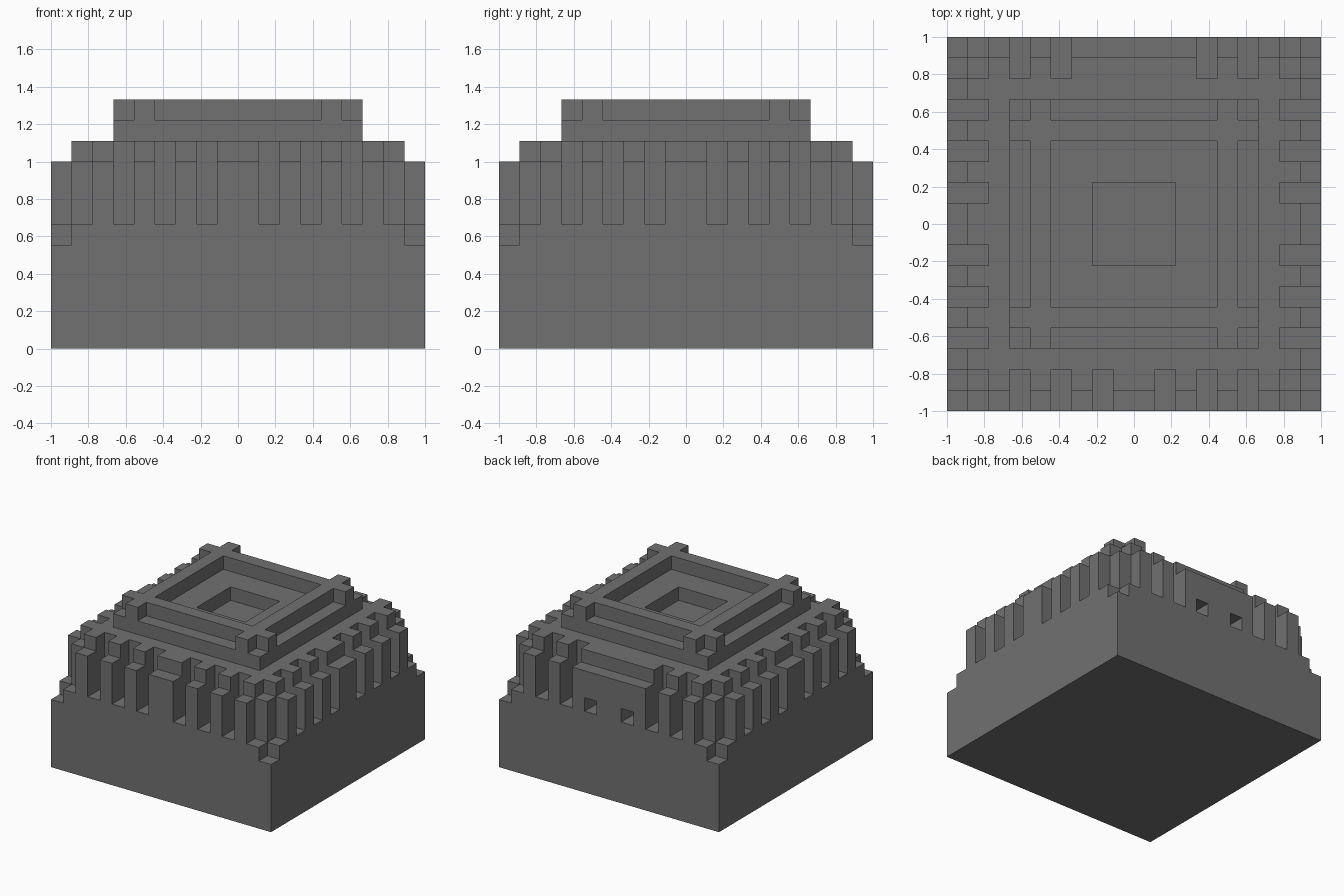
import bpy, bmesh, math
from mathutils import Matrix

cube = bpy.data.objects.get("Cube")
if cube:
    bpy.data.objects.remove(cube, do_unlink=True)

UNIT = 1 / 9  # one block of the modular grid

stone = bpy.data.materials.new("dark grey stone")
stone.use_nodes = True
GREY = (0.165, 0.165, 0.165, 1)
stone.diffuse_color = GREY
stone.node_tree.nodes["Principled BSDF"].inputs["Base Color"].default_value = GREY


def box(name, xs, ys, zs):
    """Box spanning three (low, high) ranges, in grid blocks."""
    bm = bmesh.new()
    bmesh.ops.create_cube(bm, size=1)
    for v in bm.verts:
        v.co = [r[0] if c < 0 else r[1] for c, r in zip(v.co, (xs, ys, zs))]
    mesh = bpy.data.meshes.new(name)
    bm.to_mesh(mesh)
    bm.free()
    mesh.materials.append(stone)
    obj = bpy.data.objects.new(name, mesh)
    bpy.context.collection.objects.link(obj)
    return obj


def combine(obj, xs, ys, zs, operation="DIFFERENCE"):
    """Cut a box from the object, or add one to it."""
    tool = box("cutter", xs, ys, zs)
    tool.hide_render = True
    mod = obj.modifiers.new("cut", "BOOLEAN")
    mod.operation, mod.solver, mod.object = operation, "EXACT", tool
    deps = bpy.context.evaluated_depsgraph_get()
    mesh = bpy.data.meshes.new_from_object(obj.evaluated_get(deps))
    obj.modifiers.clear()
    obj.data = mesh
    bpy.data.objects.remove(tool, do_unlink=True)


def side_cut(obj, side, along, depth, zs):
    """Cut inward from one of the four sides: front, back, left, right."""
    out = (-10, -depth) if side in ("front", "right") else (depth, 10)
    xs, ys = (along, out) if side in ("front", "back") else (out, along)
    combine(obj, xs, ys, zs)


def finish(obj):
    """Merge flat regions and scale the grid to final size."""
    bm = bmesh.new()
    bm.from_mesh(obj.data)
    bmesh.ops.remove_doubles(bm, verts=bm.verts, dist=0.001)
    bmesh.ops.dissolve_limit(bm, angle_limit=math.radians(1),
                             verts=bm.verts, edges=bm.edges)
    bmesh.ops.transform(bm, matrix=Matrix.Scale(UNIT, 4), verts=bm.verts)
    bm.to_mesh(obj.data)
    bm.free()


# Walled base: broad block with a slightly narrower deck on top
base = box("walled_base", (-9, 9), (-9, 9), (0, 9))
combine(base, (-8, 8), (-8, 8), (8, 10), "UNION")

# Vertical slots between the posts; the back keeps a solid middle with windows
for side in ("front", "back", "left", "right"):
    for low in (1, 3, 5, 7):
        depth = 8 if low == 7 else 7
        top = 7 if side == "back" and low == 1 else 11
        for along in ((low, low + 1), (-low - 1, -low)):
            side_cut(base, side, along, depth, (6, top))

# Corners: an open notch outside, a lowered pillar inside
for sx in (-1, 1):
    for sy in (-1, 1):
        def span(s, a, b):
            return (a, b) if s > 0 else (-b, -a)
        combine(base, span(sx, 8, 10), span(sy, 8, 10), (5, 11))
        combine(base, span(sx, 7, 8), span(sy, 7, 8), (9, 11))
finish(base)

# Upper plinth with crossing rails, a sunken floor and a central well
plinth = box("upper_plinth", (-6, 6), (-6, 6), (10, 12))
bands = ((-7, -5), (-4, 4), (5, 7))
for xs in bands:
    for ys in bands:
        combine(plinth, xs, ys, (11, 13))
combine(plinth, (-2, 2), (-2, 2), (9, 12))
finish(plinth)
